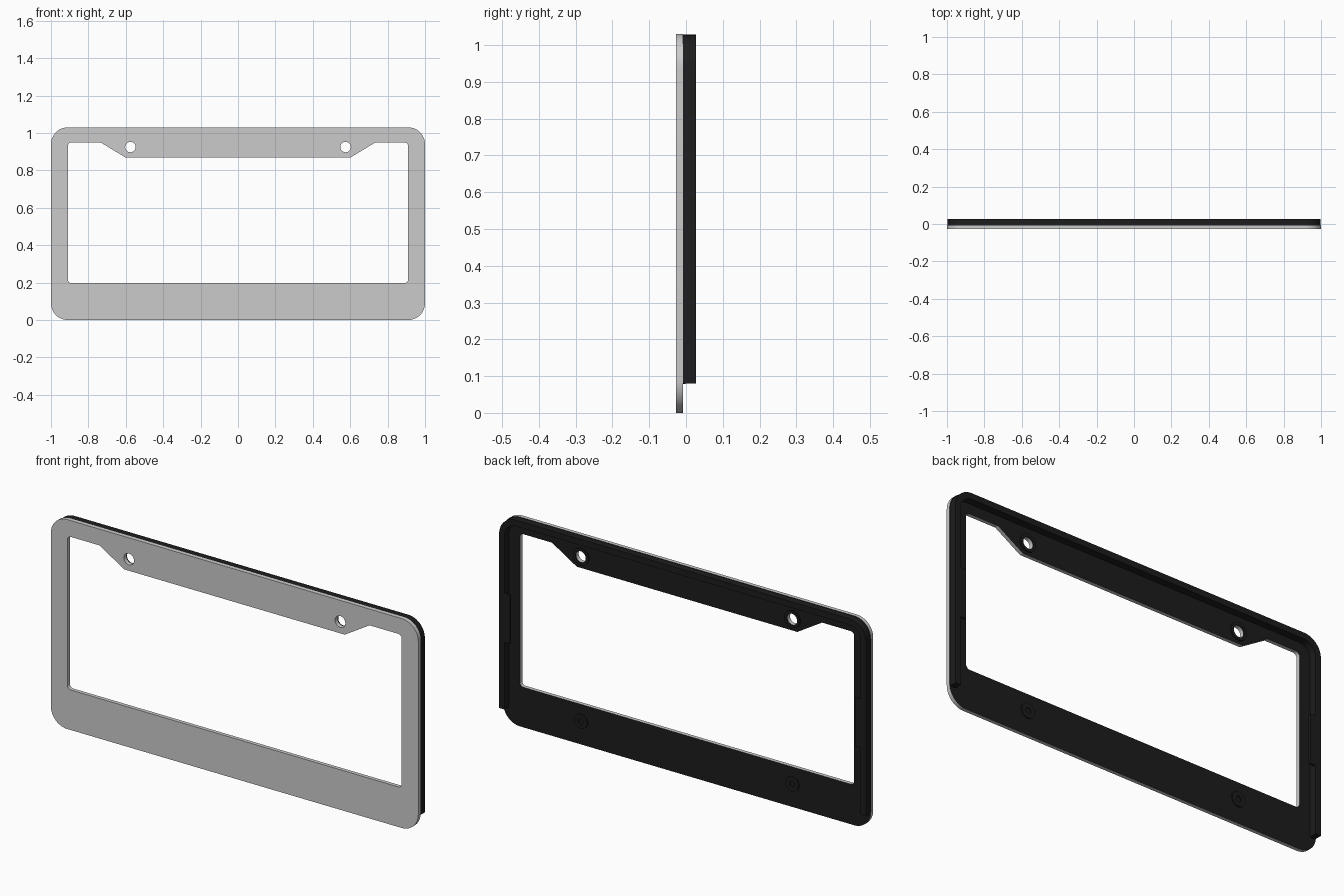
import bpy, bmesh
from math import sin, cos, pi, radians
from mathutils import Matrix

if "Cube" in bpy.data.objects:
    bpy.data.objects.remove(bpy.data.objects["Cube"])

FRONT, SEAM, BACK = -0.027, -0.008, 0.027

grey = bpy.data.materials.new("grey")
grey.diffuse_color = (0.55, 0.55, 0.55, 1)
grey.use_nodes = True
grey.node_tree.nodes["Principled BSDF"].inputs["Base Color"].default_value = grey.diffuse_color
black = bpy.data.materials.new("black")
black.diffuse_color = (0.012, 0.012, 0.013, 1)
black.use_nodes = True
black.node_tree.nodes["Principled BSDF"].inputs["Base Color"].default_value = black.diffuse_color


def arc(cx, cz, r, a0, a1, n=12):
    return [(cx + r * cos(radians(a0 + (a1 - a0) * i / n)),
             cz + r * sin(radians(a0 + (a1 - a0) * i / n))) for i in range(n + 1)]


def circle(cx, cz, r, n=32):
    return arc(cx, cz, r, 0, 360, n)[:-1]


def mirror(half):
    # half profile on +x, ordered bottom to top
    return half + [(-x, z) for x, z in reversed(half)]


def slab(name, loops, y0, y1, mat):
    # filled profile in the xz plane, inner loops become holes
    cu = bpy.data.curves.new(name, 'CURVE')
    cu.dimensions = '2D'
    cu.fill_mode = 'BOTH'
    cu.extrude = (y1 - y0) / 2
    for pts in loops:
        s = cu.splines.new('POLY')
        s.points.add(len(pts) - 1)
        for p, (x, z) in zip(s.points, pts):
            p.co = (x, z, 0, 1)
        s.use_cyclic_u = True
    tmp = bpy.data.objects.new(name + "_curve", cu)
    bpy.context.collection.objects.link(tmp)
    dg = bpy.context.evaluated_depsgraph_get()
    me = bpy.data.meshes.new_from_object(tmp.evaluated_get(dg))
    bpy.data.objects.remove(tmp)
    me.transform(Matrix.Translation((0, (y0 + y1) / 2, 0)) @ Matrix.Rotation(pi / 2, 4, 'X'))
    bm = bmesh.new()
    bm.from_mesh(me)
    bmesh.ops.remove_doubles(bm, verts=bm.verts, dist=1e-5)
    bmesh.ops.recalc_face_normals(bm, faces=bm.faces)
    bm.to_mesh(me)
    bm.free()
    me.materials.clear()
    me.materials.append(mat)
    ob = bpy.data.objects.new(name, me)
    bpy.context.collection.objects.link(ob)
    bpy.context.view_layer.objects.active = ob
    ob.select_set(True)
    bpy.ops.object.shade_smooth_by_angle(angle=radians(30))
    ob.select_set(False)
    return ob


# Face plate: rounded outline, stepped window and two screw holes
outline = mirror(arc(0.91, 0.09, 0.09, -90, 0) + arc(0.91, 0.94, 0.09, 0, 90))
window = mirror(arc(0.89, 0.217, 0.02, -90, 0, 6) + arc(0.89, 0.93, 0.02, 0, 90, 6)
                + [(0.735, 0.95), (0.6, 0.868)])
holes = [circle(s * 0.575, 0.925, 0.028) for s in (-1, 1)]
plate = slab("face_plate", [outline, window] + holes, FRONT, SEAM, grey)

# Black back face of the plate
plate.data.materials.append(black)
for f in plate.data.polygons:
    if f.normal.y > 0.9:
        f.material_index = 1

# Rear rim: wall along the sides and top, open at the bottom
outer = [(0.998, 0.08)] + arc(0.908, 0.938, 0.09, 0, 90)
inner = [(0.968, 0.08)] + arc(0.908, 0.938, 0.06, 0, 90)
rim = outer + [(-x, z) for x, z in reversed(outer)] + \
    [(-x, z) for x, z in inner] + inner[::-1]
slab("rear_rim", [rim], SEAM, BACK, black)

for s, side in ((-1, "left"), (1, "right")):
    # Retaining clip lip on the side wall
    slab(side + "_clip", [[(s * 0.968, 0.41), (s * 0.94, 0.41), (s * 0.94, 0.65), (s * 0.968, 0.65)]],
         0.017, BACK, black)
    # Raised collar round the screw hole and the lower boss
    slab(side + "_hole_collar", [circle(s * 0.575, 0.925, 0.042), circle(s * 0.575, 0.925, 0.028)],
         SEAM, SEAM + 0.006, black)
    slab(side + "_lower_boss", [circle(s * 0.575, 0.115, 0.036), circle(s * 0.575, 0.115, 0.014)],
         SEAM, SEAM + 0.006, black)
